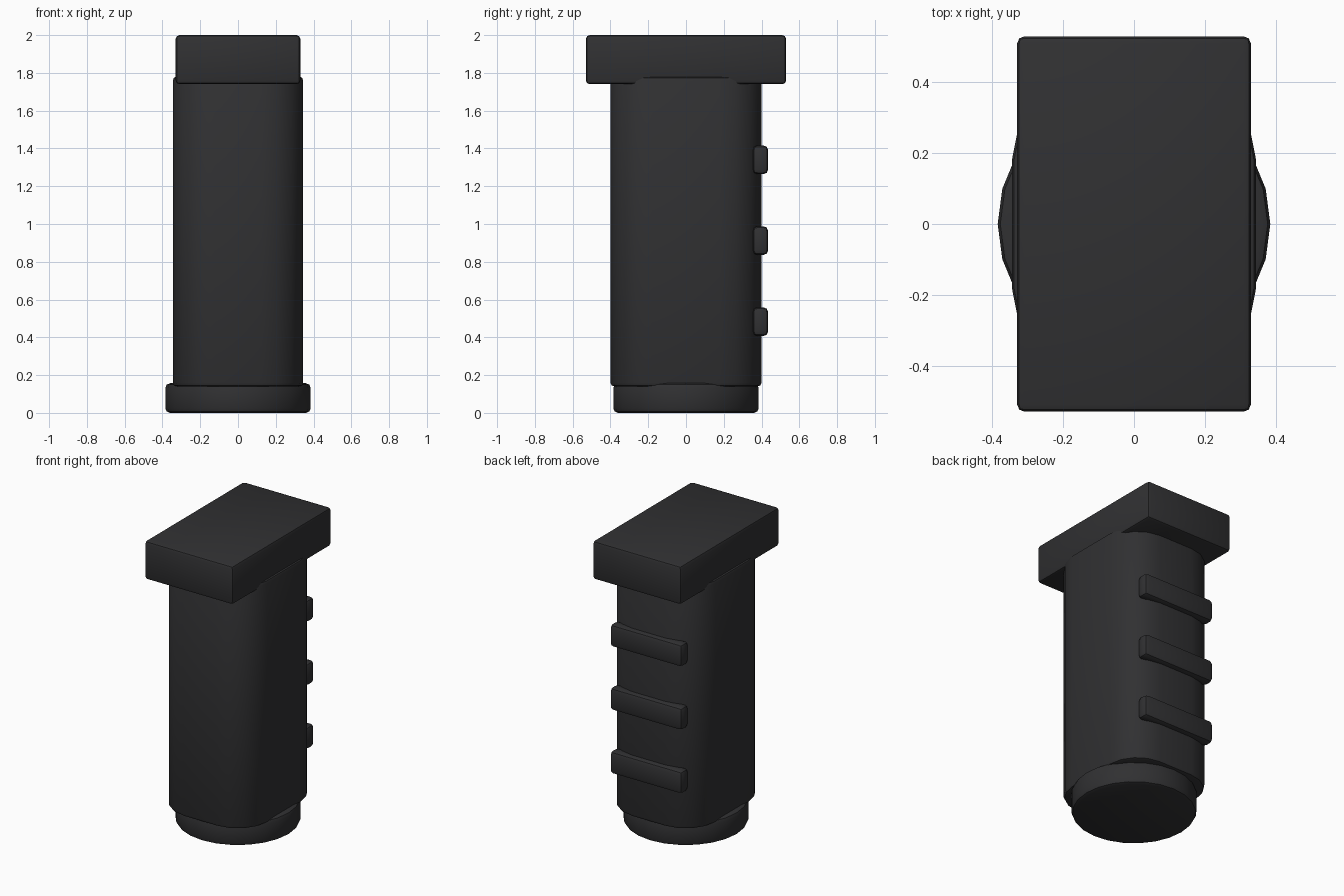
import bpy, bmesh
from math import cos, sin, pi, radians

if "Cube" in bpy.data.objects:
    bpy.data.objects.remove(bpy.data.objects["Cube"])

mat = bpy.data.materials.new("dark_polymer")
mat.diffuse_color = (0.03, 0.03, 0.032, 1)
mat.use_nodes = True
mat.node_tree.nodes["Principled BSDF"].inputs["Base Color"].default_value = mat.diffuse_color


def finish(bm, name, bevel, segments=2):
    """Turn a bmesh into a softly bevelled, smooth shaded object."""
    bmesh.ops.recalc_face_normals(bm, faces=bm.faces)
    me = bpy.data.meshes.new(name)
    bm.to_mesh(me)
    bm.free()
    ob = bpy.data.objects.new(name, me)
    bpy.context.collection.objects.link(ob)
    me.materials.append(mat)
    mod = ob.modifiers.new("edge_bevel", 'BEVEL')
    mod.width, mod.segments = bevel, segments
    mod.limit_method, mod.angle_limit = 'ANGLE', radians(40)
    bpy.ops.object.select_all(action='DESELECT')
    bpy.context.view_layer.objects.active = ob
    ob.select_set(True)
    bpy.ops.object.modifier_apply(modifier=mod.name)
    bpy.ops.object.shade_smooth_by_angle(angle=radians(35))
    return ob


def prism(name, outline, z0, z1, bevel, segments=2):
    """Extrude a closed xy outline from z0 to z1."""
    bm = bmesh.new()
    base = bm.faces.new([bm.verts.new((x, y, z0)) for x, y in outline])
    top = bmesh.ops.extrude_face_region(bm, geom=[base], use_keep_orig=True)
    moved = [g for g in top["geom"] if isinstance(g, bmesh.types.BMVert)]
    bmesh.ops.translate(bm, verts=moved, vec=(0, 0, z1 - z0))
    return finish(bm, name, bevel, segments)


def rectangle(hx, y0, y1):
    return [(-hx, y0), (hx, y0), (hx, y1), (-hx, y1)]


def rounded_rectangle(hx, hy, r, n):
    pts = []
    for k, (sx, sy) in enumerate([(1, 1), (-1, 1), (-1, -1), (1, -1)]):
        for i in range(n + 1):
            a = pi / 2 * (k + i / n)
            pts.append((sx * (hx - r) + r * cos(a), sy * (hy - r) + r * sin(a)))
    return pts


# Mounting plate on top
prism("mount_plate", rectangle(0.33, -0.53, 0.53), 1.74, 2.0, 0.02)

# Grip body with rounded vertical corners
prism("grip_body", rounded_rectangle(0.345, 0.40, 0.22, 4), 0.14, 1.78, 0.02)

# Round end cap at the bottom
circle = [(0.385 * cos(i * pi / 12), 0.385 * sin(i * pi / 12)) for i in range(24)]
prism("end_cap", circle, 0.0, 0.157, 0.025)

# Finger ribs across the back
for i, z in enumerate((0.483, 0.912, 1.34)):
    prism(f"finger_rib_{i + 1}", rectangle(0.27, 0.353, 0.435),
          z - 0.076, z + 0.076, 0.025)
